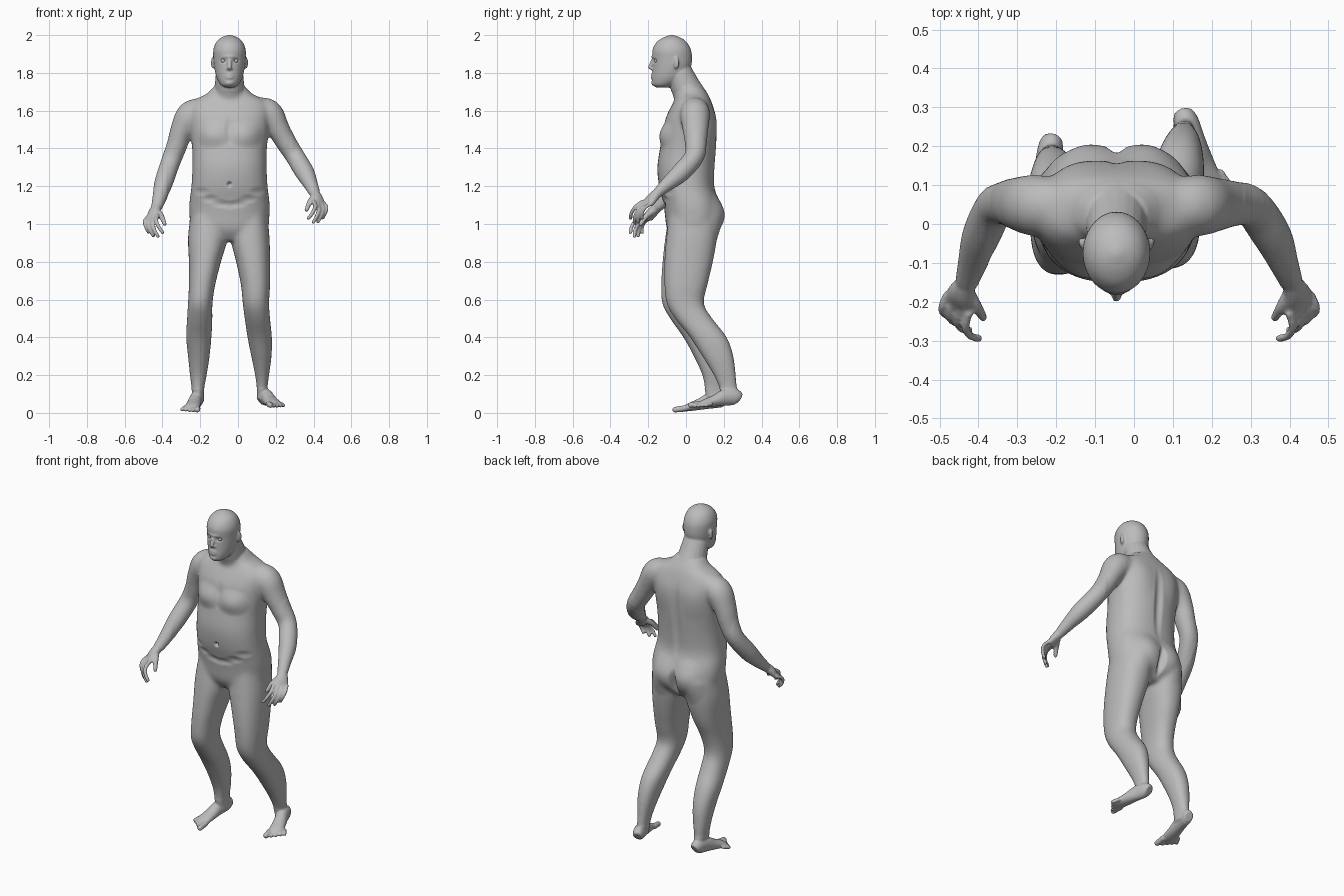
import bpy, bmesh
from math import cos, sin, pi, copysign
from mathutils import Vector, Matrix

if "Cube" in bpy.data.objects:
    bpy.data.objects.remove(bpy.data.objects["Cube"], do_unlink=True)

MID = -.045          # x of the spine, the weight rests off centre
X, Z = Vector((1, 0, 0)), Vector((0, 0, 1))

skin = bpy.data.materials.new("grey skin")
skin.use_nodes = True
skin.diffuse_color = (.5, .5, .5, 1)
shader = next(n for n in skin.node_tree.nodes if n.type == "BSDF_PRINCIPLED")
shader.inputs["Base Color"].default_value = skin.diffuse_color
shader.inputs["Roughness"].default_value = .6

bm = bmesh.new()


def spline(rows, steps=4):
    """Smoothly interpolate rows of numbers."""
    rows = [Vector(r) for r in rows]
    out = []
    for i in range(len(rows) - 1):
        a, b = rows[i], rows[i + 1]
        da = (b - rows[max(i - 1, 0)]) / 2
        db = (rows[min(i + 2, len(rows) - 1)] - a) / 2
        for k in range(steps):
            t = k / steps
            u = 1 - t
            out.append(a * (u * u * (1 + 2 * t)) + da * (t * u * u)
                       + b * (t * t * (3 - 2 * t)) - db * (t * t * u))
    return out + [rows[-1]]


def loft(rings):
    loops = [[bm.verts.new(p) for p in ring] for ring in rings]
    n = len(loops[0])
    for a, b in zip(loops, loops[1:]):
        for i in range(n):
            j = (i + 1) % n
            bm.faces.new((a[i], a[j], b[j], b[i]))
    bm.faces.new(loops[0][::-1])
    bm.faces.new(loops[-1])


def slices(rows, n=32, power=.88):
    """Loft level sections given as z, x range, y range."""
    rings = []
    for z, x0, x1, y0, y1 in spline(rows):
        ring = []
        for i in range(n):
            c, s = cos(2 * pi * i / n), sin(2 * pi * i / n)
            ring.append(((x0 + x1) / 2 + (x1 - x0) / 2 * copysign(abs(c) ** power, c),
                         (y0 + y1) / 2 + (y1 - y0) / 2 * copysign(abs(s) ** power, s), z))
        rings.append(ring)
    loft(rings)


def central(rows, power):
    """Level sections that are symmetrical about the spine."""
    slices([(z, MID - w, MID + w, y0, y1) for z, w, y0, y1 in rows], power=power)


def blob(center, radii, tilt=0):
    m = Matrix.Translation(center) @ Matrix.Rotation(tilt, 4, "Z") @ Matrix.Diagonal((*radii, 1))
    bmesh.ops.create_icosphere(bm, subdivisions=3, radius=1, matrix=m)


def tube(rows, hint=X, n=20):
    """Loft ovals along a path given as x, y, z, width, height; round its tip."""
    pts = spline(rows)
    rings = []
    for i, p in enumerate(pts):
        t = (pts[min(i + 1, len(pts) - 1)] - pts[max(i - 1, 0)]).to_3d().normalized()
        side = t.cross(hint).normalized()
        up = side.cross(t)
        rings.append([Vector(p[:3]) + side * (p[3] * cos(2 * pi * k / n))
                      + up * (p[4] * sin(2 * pi * k / n)) for k in range(n)])
    loft(rings)
    blob(pts[-1][:3], [min(pts[-1][3:])] * 3)


# Torso, from crotch to the base of the neck
central([(.91, .08, -.06, .12), (.97, .195, -.1, .17), (1.05, .212, -.112, .188),
         (1.12, .212, -.122, .175), (1.2, .202, -.143, .15), (1.3, .197, -.152, .152),
         (1.4, .198, -.138, .16), (1.48, .208, -.125, .163), (1.56, .215, -.108, .16),
         (1.62, .215, -.08, .145), (1.66, .18, -.058, .13), (1.69, .12, -.05, .115),
         (1.73, .08, -.05, .085)], .85)

# Neck and head
tube([(MID, .035, 1.65, .09, .09), (MID, .0, 1.72, .08, .08), (MID, -.035, 1.8, .07, .072)])
central([(1.722, .022, -.155, -.09), (1.735, .045, -.175, -.06), (1.76, .062, -.18, -.015),
         (1.79, .073, -.179, .01), (1.83, .081, -.177, .026), (1.87, .085, -.177, .032),
         (1.92, .086, -.178, .027), (1.96, .072, -.158, .006), (1.985, .047, -.125, -.025),
         (2, .01, -.085, -.065)], 1)
tube([(MID, -.172, 1.878, .008, .008), (MID, -.184, 1.848, .009, .01),
      (MID, -.191, 1.828, .01, .012)])                                # nose
blob((MID, -.179, 1.822), (.018, .011, .008))                         # nostrils
for s in (-1, 1):
    blob((MID + s * .088, -.052, 1.853), (.008, .018, .032), -s * .4)   # ear

# Legs, each bent back at the knee
slices([(1.05, -.03, .155, -.09, .17), (.93, -.04, .167, -.105, .165), (.8, -.01, .17, -.115, .143),
        (.68, .015, .17, -.115, .115), (.58, .025, .165, -.103, .095), (.5, .035, .17, -.06, .14),
        (.4, .05, .18, .02, .217), (.3, .07, .178, .085, .252), (.2, .09, .165, .145, .265),
        (.12, .1, .155, .18, .273), (.07, .1, .155, .19, .285)])
slices([(1.05, -.25, -.07, -.09, .17), (.93, -.265, -.055, -.11, .165), (.8, -.26, -.09, -.125, .138),
        (.68, -.26, -.12, -.132, .09), (.58, -.265, -.135, -.127, .07), (.5, -.27, -.135, -.085, .1),
        (.4, -.275, -.14, -.015, .158), (.3, -.265, -.15, .04, .193), (.2, -.255, -.165, .085, .203),
        (.12, -.245, -.18, .1, .205), (.06, -.24, -.18, .11, .22)])


def foot(s, heel, tip):
    """Foot and toes from heel to toe tip, both on the sole; s is the side."""
    heel, tip = Vector(heel), Vector(tip)
    rows = []
    for t, w, h in ((.08, .026, .06), (.16, .033, .085), (.35, .034, .088),
                    (.55, .038, .062), (.75, .042, .042), (.82, .038, .03)):
        p = heel.lerp(tip, t)
        rows.append((*p.xy, p.z + h / 2, w, h / 2))
    tube(rows, Z)
    outward = Z.cross(tip - heel).normalized() * s
    for i in range(5):
        r = .011 if i else .016
        side = outward * (.019 * i - (.031 if i else .034))
        a = heel.lerp(tip, .78 - .03 * i) + side * .9 + Z * .018
        b = heel.lerp(tip, .97 - .045 * i) + side * 1.15 + Z * r
        tube([(*a, r, r), (*b, r, r)], Z, 12)


foot(1, (.12, .305, .045), (.21, .03, .025))
foot(-1, (-.207, .243, .035), (-.255, -.06, 0))


def hand(s, wrist):
    """Hand hanging from the wrist with curled fingers; s is the side."""
    def at(x, y, z):
        return Vector(wrist) + Vector((s * x, y, z))
    across = Vector((s * .75, .62, -.15)).normalized()
    tube([(*at(0, 0, 0), .026, .026), (*at(.015, -.03, -.03), .024, .036),
          (*at(.024, -.055, -.06), .016, .042)], across)
    for i in range(4):
        r = .0115 - .001 * (i == 3)
        shift = across * (.024 * (i - 1.5))
        reach = (.95, 1.05, 1, .85)[i]
        path = [(.022, -.052, -.05), (.034, -.09, -.082 * reach),
                (.024, -.11, -.118 * reach), (.006, -.113, -.15 * reach)]
        tube([(*(at(*p) + shift * (1 + .12 * k)), r - .0006 * k, r - .0006 * k)
              for k, p in enumerate(path)], across, 12)
    tube([(*at(0, -.02, -.02), .018, .018), (*at(-.025, -.062, -.05), .015, .015),
          (*at(-.042, -.09, -.09), .011, .011)], Z, 12)


# Arms, from shoulder to wrist
tube([(.09, .05, 1.605, .065, .065), (.16, .048, 1.585, .08, .078), (.212, .05, 1.505, .07, .062),
      (.255, .052, 1.43, .06, .055), (.303, .043, 1.355, .052, .052), (.355, -.03, 1.27, .05, .05),
      (.385, -.1, 1.21, .037, .038), (.405, -.15, 1.165, .027, .03)])
tube([(-.18, .05, 1.605, .065, .065), (-.25, .048, 1.575, .08, .078), (-.298, .052, 1.495, .07, .062),
      (-.325, .054, 1.41, .06, .055), (-.357, .043, 1.325, .052, .052), (-.392, -.03, 1.22, .05, .05),
      (-.415, -.1, 1.14, .037, .038), (-.43, -.15, 1.09, .027, .03)])
hand(1, (.405, -.15, 1.165))
hand(-1, (-.43, -.15, 1.09))

# Fuse the parts into one continuous skin
bmesh.ops.recalc_face_normals(bm, faces=bm.faces)
rough = bpy.data.meshes.new("body_parts")
bm.to_mesh(rough)
bm.free()
body = bpy.data.objects.new("body", rough)
bpy.context.collection.objects.link(body)
remesh = body.modifiers.new("fuse", "REMESH")
remesh.mode = "VOXEL"
remesh.voxel_size = .0058
relax = body.modifiers.new("relax", "SMOOTH")
relax.factor, relax.iterations = .5, 3
fused = bpy.data.meshes.new_from_object(body.evaluated_get(bpy.context.evaluated_depsgraph_get()))
body.modifiers.clear()
body.data = fused
bpy.data.meshes.remove(rough)

# Blend the seams of the trunk and limbs, keeping head, hands and feet crisp
bm = bmesh.new()
bm.from_mesh(fused)
trunk = [v for v in bm.verts if .13 < v.co.z < 1.7 and abs(v.co.x - MID) < .33 and v.co.y > -.17]
for i in range(30):
    bmesh.ops.smooth_vert(bm, verts=trunk, factor=.5, use_axis_x=True, use_axis_y=True, use_axis_z=True)
bm.to_mesh(fused)
bm.free()


def sculpt(center, radii, push):
    """Push the skin along y, fading out from the centre."""
    for v in fused.vertices:
        d = sum(((a - b) / r) ** 2 for a, b, r in zip(v.co, center, radii))
        if d < 1:
            v.co.y += push * (1 - d) ** 2


for s in (-1, 1):
    sculpt((MID + s * .034, -.168, 1.864), (.026, .04, .016), .01)    # eye sockets
    sculpt((MID + s * .09, -.115, 1.475), (.12, .08, .08), -.02)      # chest
    sculpt((MID + s * .09, .185, 1.04), (.12, .1, .15), .024)         # buttocks
    sculpt((MID + s * .11, .15, 1.53), (.1, .08, .14), .007)          # shoulder blades
sculpt((MID, -.177, 1.886), (.06, .03, .012), -.005)                  # brow
sculpt((MID, -.18, 1.782), (.034, .03, .022), -.009)                  # lips
sculpt((MID, -.188, 1.782), (.03, .03, .006), .006)                   # mouth
sculpt((MID, -.175, 1.745), (.03, .03, .018), -.006)                  # chin
sculpt((MID, -.15, 1.21), (.016, .04, .018), .022)                    # navel
sculpt((MID, -.125, 1.5), (.03, .06, .1), .006)                       # breastbone
sculpt((MID, .16, 1.38), (.035, .08, .27), -.012)                     # spine
sculpt((MID, .19, 1.01), (.03, .12, .1), -.03)                        # cleft
for i in range(-3, 4):                                                # crease under belly
    sculpt((MID + .05 * i, -.13 + .004 * i * i, 1.1 + .008 * i * i), (.06, .07, .028), .006)

fused.materials.clear()
fused.materials.append(skin)
fused.shade_smooth()

# Eyeballs
for name, s in (("right_eye", -1), ("left_eye", 1)):
    bpy.ops.mesh.primitive_uv_sphere_add(segments=16, ring_count=10, radius=.012,
                                         location=(MID + s * .034, -.155, 1.864))
    eye = bpy.context.object
    eye.name = name
    eye.data.materials.append(skin)
    eye.data.shade_smooth()
